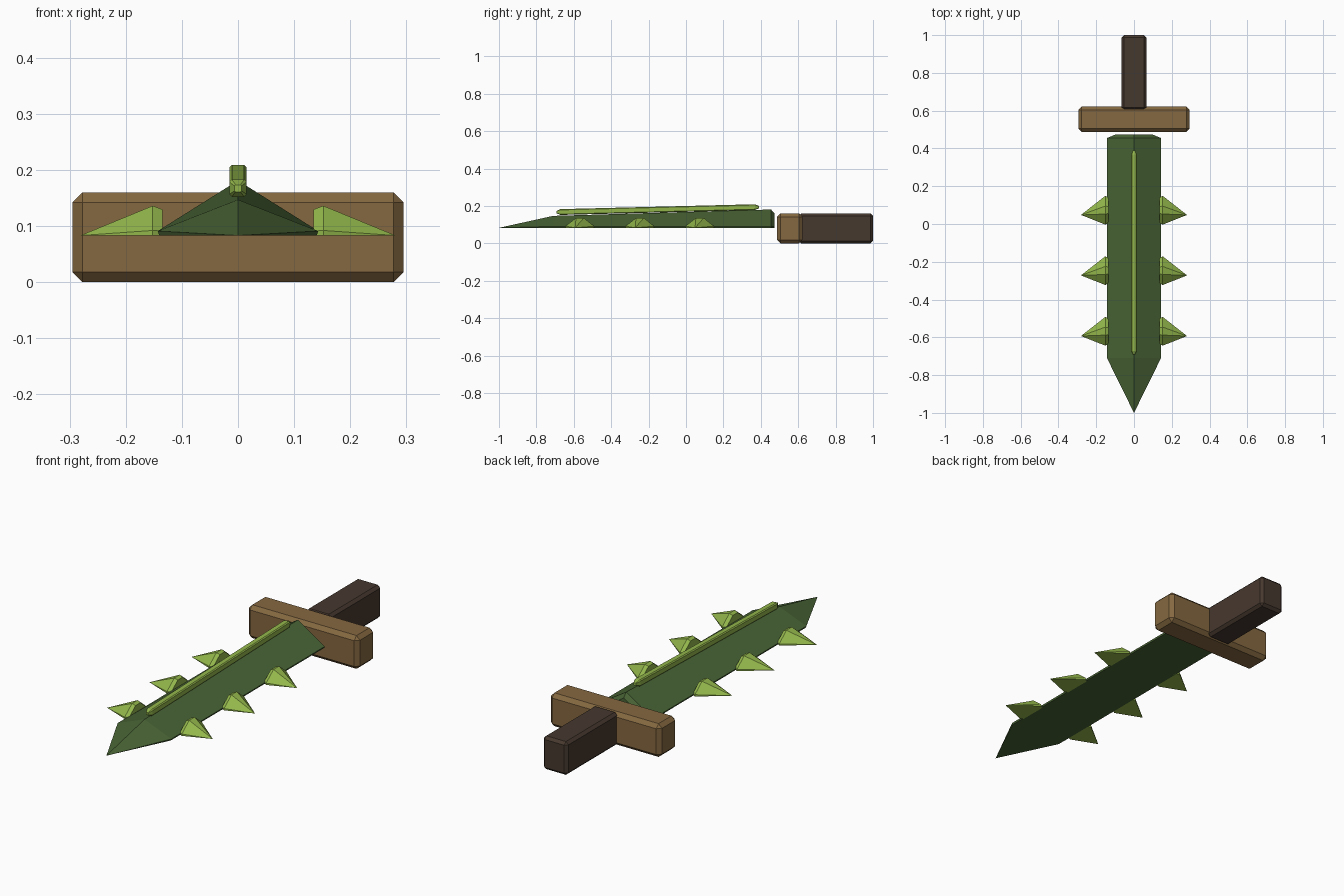
import bpy, bmesh
from mathutils import Matrix

if "Cube" in bpy.data.objects:
    bpy.data.objects.remove(bpy.data.objects["Cube"])


def material(name, rgb):
    m = bpy.data.materials.new(name)
    m.diffuse_color = (*rgb, 1)
    m.use_nodes = True
    m.node_tree.nodes["Principled BSDF"].inputs["Base Color"].default_value = m.diffuse_color
    return m


DARK_GREEN = material("dark_green", (0.065, 0.125, 0.035))
LIME = material("lime", (0.29, 0.47, 0.07))
TAN = material("tan_wood", (0.235, 0.14, 0.052))
BROWN = material("brown_wood", (0.062, 0.04, 0.028))


def finish(name, bm, mat):
    bmesh.ops.remove_doubles(bm, verts=bm.verts, dist=1e-5)
    bmesh.ops.recalc_face_normals(bm, faces=bm.faces)
    me = bpy.data.meshes.new(name)
    bm.to_mesh(me)
    bm.free()
    me.materials.append(mat)
    ob = bpy.data.objects.new(name, me)
    bpy.context.collection.objects.link(ob)
    return ob


def chamfered_box(name, lo, hi, chamfer, mat):
    bm = bmesh.new()
    size = [b - a for a, b in zip(lo, hi)]
    mid = [(a + b) / 2 for a, b in zip(lo, hi)]
    bmesh.ops.create_cube(bm, size=1, matrix=Matrix.Translation(mid) @ Matrix.Diagonal((*size, 1)))
    bmesh.ops.bevel(bm, geom=bm.edges[:], offset=chamfer, segments=1, affect='EDGES')
    return finish(name, bm, mat)


def loft(name, sections, mat):
    """Skin matching rings of points; a one-point ring closes to a tip."""
    bm = bmesh.new()
    rings = [[bm.verts.new(p) for p in s] for s in sections]
    for a, b in zip(rings, rings[1:]):
        n = len(a)
        for i in range(n):
            j = (i + 1) % n
            bm.faces.new((a[i], a[j], b[0]) if len(b) == 1 else (a[i], a[j], b[j], b[i]))
    for r in (rings[0], rings[-1]):
        if len(r) > 1:
            bm.faces.new(r)
    return finish(name, bm, mat)


# Guard and handle
chamfered_box("guard", (-0.295, 0.487, 0), (0.295, 0.622, 0.16), 0.018, TAN)
chamfered_box("handle", (-0.065, 0.603, 0), (0.065, 1.0, 0.16), 0.013, BROWN)

# Blade: flat underside, ridged top, pointed tip
BASE = 0.083


def blade_section(y, w, top):
    return [(-w * 0.98, y, BASE), (w * 0.98, y, BASE), (w, y, BASE + 0.008),
            (0, y, top), (-w, y, BASE + 0.008)]


loft("blade", [blade_section(0.473, 0.1, 0.16), blade_section(0.455, 0.143, 0.181),
               blade_section(-0.71, 0.143, 0.147), [(0, -1.0, BASE)]], DARK_GREEN)


# Vein: thin sloping bar along the ridge with tapered ends
def vein_section(y, z, s):
    r, c = 0.0155 * s, 0.011 * s
    pts = [(r, c), (c, r), (-c, r), (-r, c), (-r, -c), (-c, -r), (c, -r), (r, -c)]
    return [(x, y, z + dz) for x, dz in pts]


loft("vein", [vein_section(-0.692, 0.167, 0.4), vein_section(-0.672, 0.1675, 1),
              vein_section(0.368, 0.1935, 1), vein_section(0.39, 0.194, 0.4)], LIME)


# Thorns: three per edge, leaning towards the tip
def thorn_section(x, y, s):
    pts = [(-0.076, 0), (0.076, 0), (0.076, 0.009), (0.022, 0.053), (-0.02, 0.053), (-0.076, 0.009)]
    return [(x, y + dy * s, BASE + dz * s) for dy, dz in pts]


for side, label in ((1, "right"), (-1, "left")):
    for i, y in enumerate((0.073, -0.247, -0.568)):
        loft(f"thorn_{label}_{i + 1}",
             [thorn_section(side * 0.135, y, 0.88), thorn_section(side * 0.152, y, 1),
              [(side * 0.281, y - 0.025, BASE)]], LIME)
